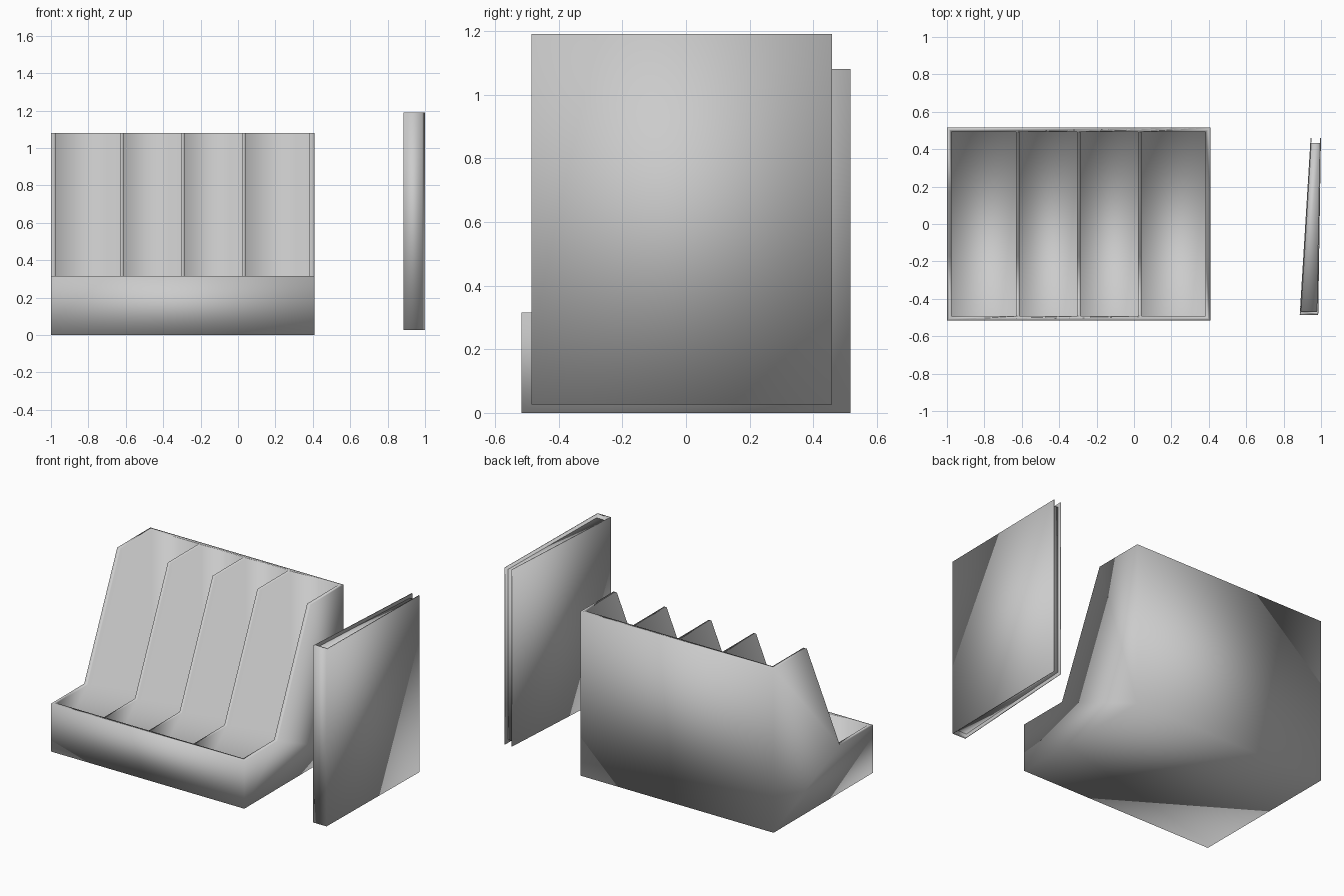
import bpy, bmesh
from mathutils import Vector

if "Cube" in bpy.data.objects:
    bpy.data.objects.remove(bpy.data.objects["Cube"])


def prism(name, pts, to3d, a, b):
    """Extrude a closed 2D outline between depths a and b, smooth shaded."""
    bm = bmesh.new()
    face = bm.faces.new([bm.verts.new(to3d(u, v, a)) for u, v in pts])
    res = bmesh.ops.extrude_face_region(bm, geom=[face])
    shift = Vector(to3d(0, 0, b)) - Vector(to3d(0, 0, a))
    verts = [g for g in res["geom"] if isinstance(g, bmesh.types.BMVert)]
    bmesh.ops.translate(bm, verts=verts, vec=shift)
    bmesh.ops.recalc_face_normals(bm, faces=bm.faces)
    for f in bm.faces:
        f.smooth = True
    mesh = bpy.data.meshes.new(name)
    bm.to_mesh(mesh)
    bm.free()
    obj = bpy.data.objects.new(name, mesh)
    bpy.context.collection.objects.link(obj)
    return obj


def along_x(u, v, d):
    return (d, u, v)


def along_z(u, v, d):
    return (u, v, d)


def carve(obj, cutter):
    """Subtract the cutter from the object, then drop the cutter."""
    mod = obj.modifiers.new("carve", 'BOOLEAN')
    mod.object = cutter
    mod.solver = 'EXACT'
    cutter.hide_render = True
    bpy.context.view_layer.objects.active = obj
    bpy.ops.object.modifier_apply(modifier=mod.name)
    bpy.data.objects.remove(cutter)


L, R, D, T = -1.0, 0.408, 0.517, 0.025   # holder left, right, half depth, wall
LOW, HIGH, STEP = 0.315, 1.08, 0.172

# Holder: solid stepped block with four compartments carved out
holder = prism("holder", [(-D, 0), (D, 0), (D, HIGH), (STEP, HIGH),
                          (-STEP, LOW), (-D, LOW)], along_x, L, R)
mid = (L + R) / 2
walls = [L + T / 2] + [mid + i * 0.326 for i in (-1, 0, 1)] + [R - T / 2]
half = [T / 2, 0.009, 0.009, 0.009, T / 2]
for i in range(4):
    x0, x1 = walls[i] + half[i], walls[i + 1] - half[i + 1]
    y = D - T
    carve(holder, prism("compartment", [(x0, -y), (x1, -y), (x1, y), (x0, y)],
                        along_z, T, 1.5))

# One continuous smooth surface
for p in holder.data.polygons:
    p.use_smooth = True

# Magazine: tapered cover with spine at the front, open at the back
prism("magazine_cover", [
    (0.886, -0.486), (0.985, -0.486), (0.9995, 0.459), (0.995, 0.459),
    (0.979, -0.468), (0.893, -0.468), (0.949, 0.459), (0.944, 0.459)],
    along_z, 0.026, 1.19)

# Page block between the covers
prism("magazine_pages", [
    (0.893, -0.468), (0.979, -0.468), (0.9945, 0.433), (0.9475, 0.433)],
    along_z, 0.048, 1.168)
